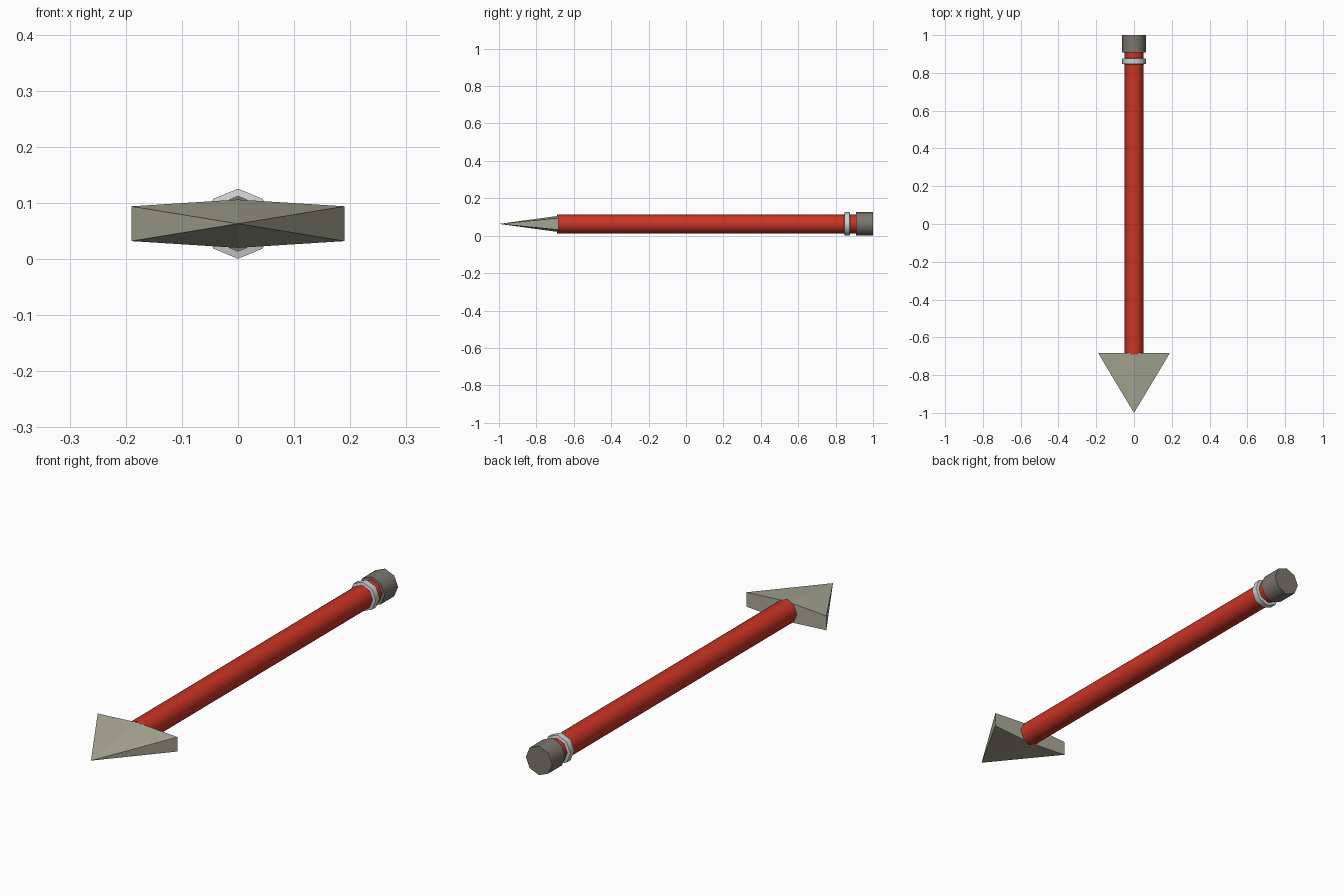
import bpy, bmesh, math
from mathutils import Matrix

if "Cube" in bpy.data.objects:
    bpy.data.objects.remove(bpy.data.objects["Cube"])

CZ = 0.063  # height of the arrow's axis


def material(name, rgb):
    m = bpy.data.materials.new(name)
    m.diffuse_color = (*rgb, 1)
    m.use_nodes = True
    m.node_tree.nodes["Principled BSDF"].inputs["Base Color"].default_value = m.diffuse_color
    return m


RED = material("red paint", (0.60, 0.035, 0.018))
STONE = material("pale stone", (0.40, 0.40, 0.31))
SILVER = material("silver", (0.62, 0.64, 0.65))
GREY = material("warm grey", (0.20, 0.185, 0.155))


def add_object(name, bm, mat, smooth):
    bmesh.ops.recalc_face_normals(bm, faces=bm.faces[:])
    me = bpy.data.meshes.new(name)
    bm.to_mesh(me)
    bm.free()
    ob = bpy.data.objects.new(name, me)
    bpy.context.collection.objects.link(ob)
    me.materials.append(mat)
    if smooth:
        bpy.context.view_layer.objects.active = ob
        ob.select_set(True)
        bpy.ops.object.shade_smooth_by_angle(angle=math.radians(50))
        ob.select_set(False)
    return ob


def lathe(name, profile, mat, closed=False):
    """Eight-sided turned part along y; profile is (radius, y) points."""
    bm = bmesh.new()
    rings = []
    for r, y in profile:
        if r == 0:
            rings.append([bm.verts.new((0, y, CZ))] * 8)
        else:
            rings.append([bm.verts.new((r * math.cos(i * math.pi / 4), y,
                                        CZ + r * math.sin(i * math.pi / 4)))
                          for i in range(8)])
    pairs = list(zip(rings, rings[1:]))
    if closed:
        pairs.append((rings[-1], rings[0]))
    for a, b in pairs:
        for i in range(8):
            j = (i + 1) % 8
            quad = list(dict.fromkeys((a[i], a[j], b[j], b[i])))
            bm.faces.new(quad)
    return add_object(name, bm, mat, True)


# Shaft: open tube whose ends are hidden in the head and the end cap
lathe("shaft", [(0.05, -0.69), (0.05, 0.93)], RED)

# Collar ring and end cap
lathe("collar", [(0.049, 0.845), (0.0625, 0.848), (0.0625, 0.875), (0.049, 0.878)],
      SILVER, closed=True)
lathe("end_cap", [(0, 0.908), (0.0625, 0.908), (0.0625, 1.0), (0, 1.0)], GREY)

# Arrowhead: flat six-cornered base drawn to a point
bm = bmesh.new()
outline = [(0.19, -0.031), (0.19, 0.031), (0, 0.043),
           (-0.19, 0.031), (-0.19, -0.031), (0, -0.043)]
base = [bm.verts.new((x, -0.683, CZ + z)) for x, z in outline]
tip = bm.verts.new((0, -1.0, CZ))
bm.faces.new(base)
for i in range(6):
    bm.faces.new((base[i], base[(i + 1) % 6], tip))
add_object("arrowhead", bm, STONE, False)
